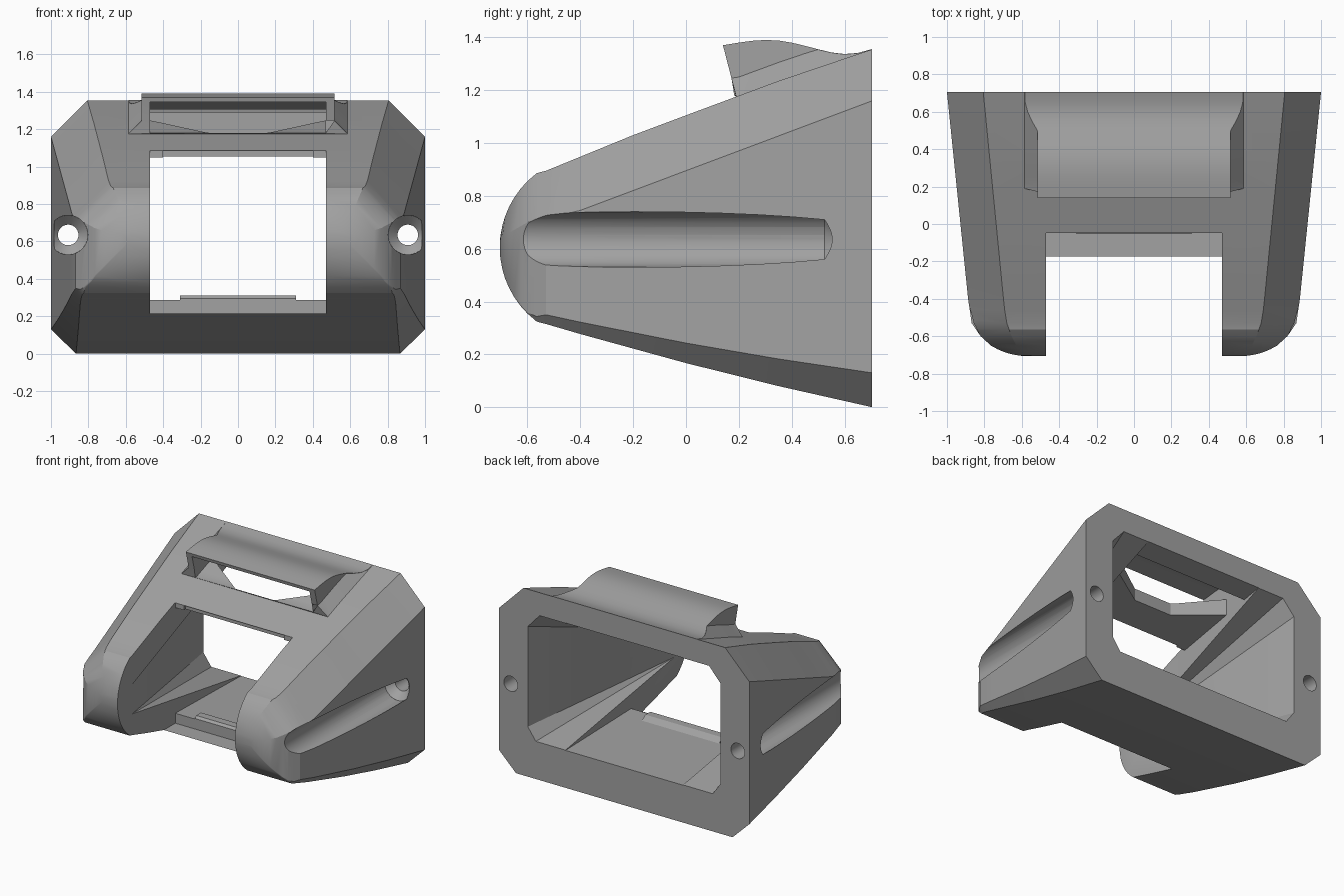
import bpy, bmesh, math
from mathutils import Matrix

if "Cube" in bpy.data.objects:
    bpy.data.objects.remove(bpy.data.objects["Cube"])

grey = bpy.data.materials.new("grey plastic")
grey.diffuse_color = (0.36, 0.36, 0.36, 1)
grey.use_nodes = True
grey.node_tree.nodes["Principled BSDF"].inputs["Base Color"].default_value = grey.diffuse_color


def make(name, bm):
    bmesh.ops.recalc_face_normals(bm, faces=bm.faces)
    me = bpy.data.meshes.new(name)
    bm.to_mesh(me)
    bm.free()
    ob = bpy.data.objects.new(name, me)
    bpy.context.collection.objects.link(ob)
    me.materials.append(grey)
    return ob


def loft(name, rings):
    bm = bmesh.new()
    rows = [[bm.verts.new(p) for p in r] for r in rings]
    n = len(rows[0])
    for a, b in zip(rows, rows[1:]):
        for i in range(n):
            j = (i + 1) % n
            bm.faces.new((a[i], a[j], b[j], b[i]))
    bm.faces.new(rows[0])
    bm.faces.new(rows[-1][::-1])
    return make(name, bm)


def hull(name, pts):
    bm = bmesh.new()
    for p in pts:
        bm.verts.new(p)
    bmesh.ops.convex_hull(bm, input=bm.verts[:])
    return make(name, bm)


def box(name, x, y0, y1, z0, z1):
    return hull(name, [(sx * x, y, z) for sx in (-1, 1) for y in (y0, y1) for z in (z0, z1)])


def cone(name, x, z, y0, r0, y1, r1):
    bm = bmesh.new()
    bmesh.ops.create_cone(bm, cap_ends=True, segments=40, radius1=r0, radius2=r1, depth=y1 - y0,
                          matrix=Matrix.Translation((x, (y0 + y1) / 2, z)) @ Matrix.Rotation(-math.pi / 2, 4, 'X'))
    return make(name, bm)


def boolean(ob, other, op='DIFFERENCE'):
    bpy.context.view_layer.objects.active = ob
    m = ob.modifiers.new("cut", 'BOOLEAN')
    m.operation, m.solver, m.object = op, 'EXACT', other
    bpy.ops.object.modifier_apply(modifier=m.name)
    bpy.data.objects.remove(other)


def interp(table, y):
    for (a, u), (b, v) in zip(table, table[1:]):
        if y <= b:
            return u + (v - u) * max(0, (y - a) / (b - a))
    return table[-1][1]


# Outer shell: chamfered sections along y, following side and plan outlines
TOP = [(-.53, .895), (-.2, 1.03), (0, 1.105), (.35, 1.235), (.705, 1.355)]
BOTTOM = [(-.53, .315), (-.4, .277), (0, .167), (.35, .08), (.705, 0)]
WIDTH = [(-.705, .6), (-.698, .65), (-.68, .71), (-.65, .765), (-.6, .82), (-.53, .868), (-.4, .887), (.705, 1)]
CREASE = [(-.705, .54), (-.65, .63), (-.6, .655), (-.53, .68), (-.45, .693), (.705, .806)]
SHOULDER = [(-.705, .64), (-.6, .7), (-.53, .715), (-.4, .745), (.705, 1.16)]
FOOT_X = [(-.6, 0), (-.53, .03), (.705, .13)]
FOOT_Z = [(-.6, .004), (-.53, .035), (.705, .13)]


def section(y):
    w, c = interp(WIDTH, y), interp(CREASE, y)
    if y < -.53:
        h = .352 * math.sqrt(max(.004, 1 - ((y + .353) / .352) ** 2))
        zt, zb = .605 + h, .605 - h
    else:
        zt, zb = interp(TOP, y), interp(BOTTOM, y)
    zs = min(interp(SHOULDER, y), zt - .01)
    fx, fz = interp(FOOT_X, y) + .004, interp(FOOT_Z, y)
    half = [(w - fx, zb), (w, zb + fz), (w, zs), (c, zt)]
    return [(x, y, z) for x, z in half] + [(-x, y, z) for x, z in half[::-1]]


ys = [-.705, -.702, -.695, -.685, -.67, -.65, -.625, -.6, -.565, -.53, -.46, -.4, -.2, 0, .18, .35, .53, .705]
body = loft("housing", [section(y) for y in ys])

# Hood over the top slot, with sloping flanks where it meets the shell
CURVE = [(.14, 1.37), (.2, 1.38), (.25, 1.387), (.3, 1.39), (.35, 1.388), (.4, 1.38), (.45, 1.368),
         (.5, 1.354), (.55, 1.342), (.6, 1.336), (.65, 1.34), (.705, 1.355)]
rings, under = [], []
for i, (y, t) in enumerate(CURVE):
    yb = .19 if y < .19 else y + .001 * (y < .3)
    s = interp(TOP, yb)
    k = max(.002, min(.07, t - s))
    wide = .585 - k
    ym = .172 if i == 0 else y
    half = [(.585, yb, s - .04), (.585, yb, s), (wide, ym, s + k), (wide, y, max(t, s + k + .001))]
    rings.append(half + [(-a, b, c) for a, b, c in half[::-1]])
    if y < .56:
        lo, hi = s + .002, max(t - .03, s + .006)
        y2 = .08 if i == 0 else y
        under.append([(.47, y2, lo if i else 1.175), (.47, y2, hi), (-.47, y2, hi), (-.47, y2, lo if i else 1.175)])
rings[-1] = [(x, min(y, .705), min(z, 1.356)) for x, y, z in rings[-1]]
hood = loft("hood", rings)
boolean(hood, loft("hood_void", under))
boolean(body, hood, 'UNION')

# Tapering rear cavity that reaches into both arms
back = [(.71, .27), (.775, .36), (.775, 1.09), (.68, 1.195)]
front = [(.47, .47), (.47, .68)]
boolean(body, hull("cavity", [(s * x, .72, z) for s in (-1, 1) for x, z in back]
                   + [(s * x, -.54, z) for s in (-1, 1) for x, z in front]))

# Central room with flat floor and sloping ceiling
boolean(body, hull("room", [(s * .47, y, z) for s in (-1, 1)
                            for y, z in ((-.1, .288), (.72, .27), (-.1, 1.04), (.72, 1.194))]))

# Front opening between the arms, and the shallow notch in its upper edge
boolean(body, box("front_opening", .47, -1, -.045, .215, 1.087))
boolean(body, box("upper_notch", .4, -.2, -.03, .6, 1.083))

# Slot under the hood
plan = [(.15, .19), (.47, .38), (.47, .56)]
boolean(body, hull("slot", [(s * x, y, z) for s in (-1, 1) for x, y in plan for z in (1.0, 1.29)]))

# Side screw channels: groove, countersink and through hole
for s in (-1, 1):
    x, z = s * .908, .635
    boolean(body, cone("groove", x, z, -.9, .105, .525, .105))
    boolean(body, cone("countersink", x, z, .5245, .105, .575, .055))
    boolean(body, cone("screw_hole", x, z, .4, .055, .8, .055))

# Retaining lip on the floor
lip = hull("floor_lip", [(s * .31, y, z) for s in (-1, 1)
                         for y, z in ((-.052, .23), (-.052, .295), (-.035, .31), (.02, .31), (.09, .27), (.09, .23))])

for ob in (body, lip):
    bpy.ops.object.select_all(action='DESELECT')
    ob.select_set(True)
    bpy.context.view_layer.objects.active = ob
    bpy.ops.object.shade_smooth_by_angle(angle=math.radians(22))
